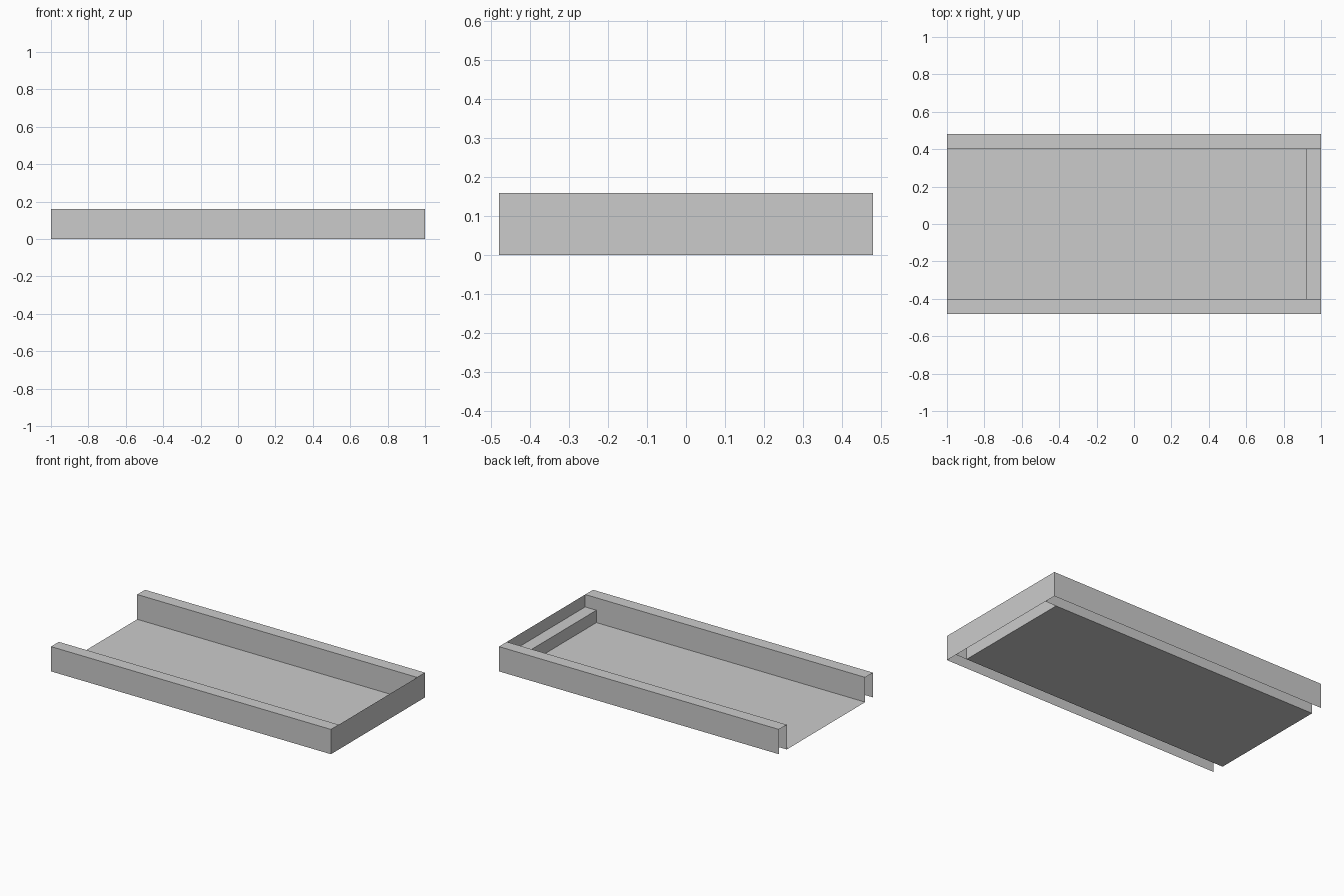
import bpy
import bmesh
from mathutils import Vector

if "Cube" in bpy.data.objects:
    bpy.data.objects.remove(bpy.data.objects["Cube"])


def sheet(name, profile, sweep):
    """Open profile swept along a vector into a thin, single-sided sheet."""
    bm = bmesh.new()
    a = [bm.verts.new(p) for p in profile]
    b = [bm.verts.new(Vector(p) + Vector(sweep)) for p in profile]
    for i in range(len(profile) - 1):
        bm.faces.new((a[i], a[i + 1], b[i + 1], b[i]))
    mesh = bpy.data.meshes.new(name)
    bm.to_mesh(mesh)
    bm.free()
    obj = bpy.data.objects.new(name, mesh)
    bpy.context.collection.objects.link(obj)
    return obj


LENGTH, OUTER, INNER = 1.0, 0.48, 0.40   # half sizes
HEIGHT, STEP, STEP_X = 0.16, 0.08, 0.92

# Side rails: hollow upside-down channels, open below and at the left end
rails = sheet("side_rails",
              [(-LENGTH, -INNER, 0), (-LENGTH, -INNER, HEIGHT),
               (-LENGTH, -OUTER, HEIGHT), (-LENGTH, -OUTER, 0)],
              (2 * LENGTH, 0, 0))
mirror = rails.modifiers.new("mirror", 'MIRROR')
mirror.use_axis = (False, True, False)
mirror.use_mirror_merge = False

# Floor with a raised step at the closed end
sheet("floor_and_step",
      [(-LENGTH, -INNER, 0), (STEP_X, -INNER, 0),
       (STEP_X, -INNER, STEP), (LENGTH, -INNER, STEP)],
      (0, 2 * INNER, 0))

# End wall closing the right side
sheet("end_wall",
      [(LENGTH, -OUTER, HEIGHT), (LENGTH, -OUTER, 0)],
      (0, 2 * OUTER, 0))
